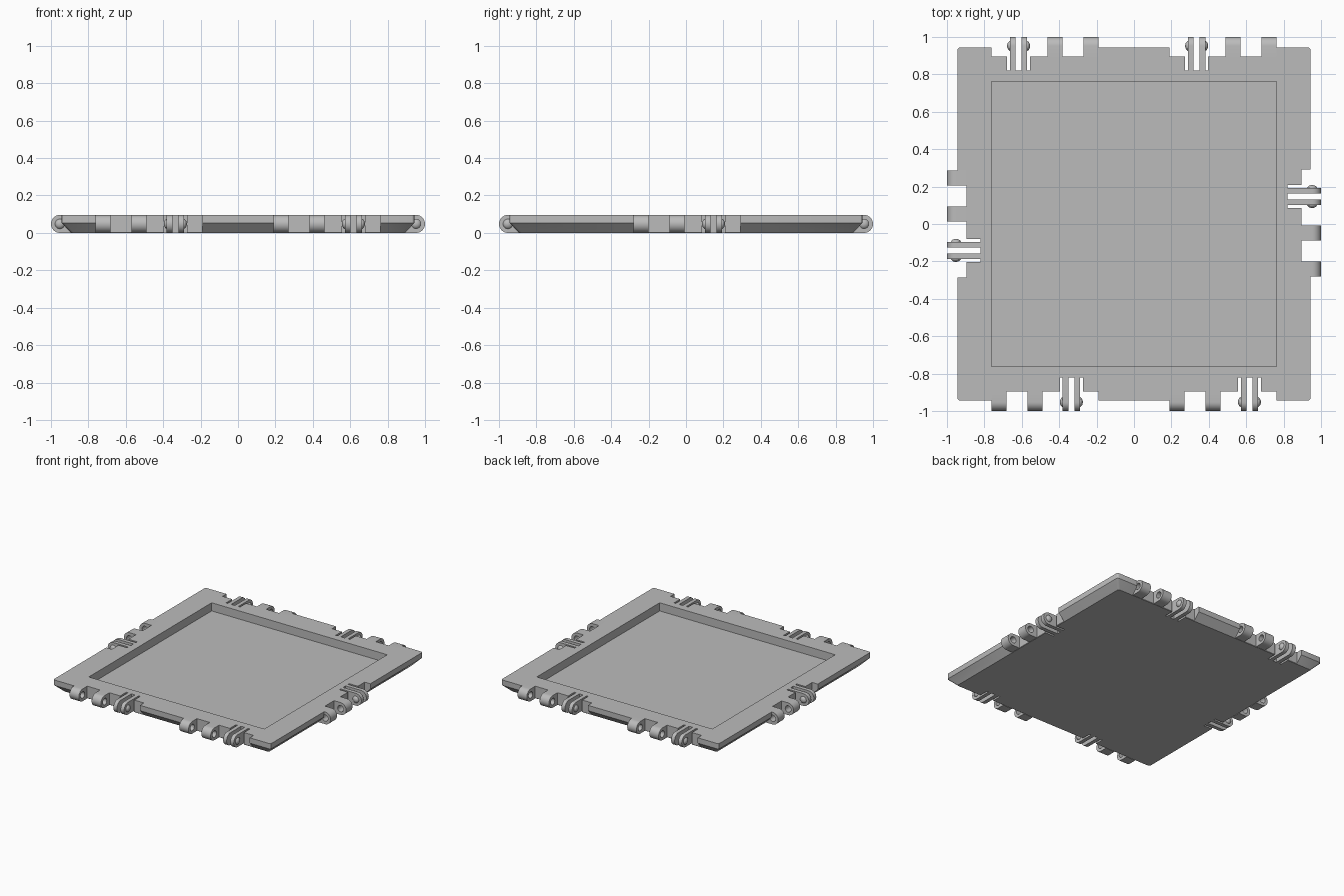
import bpy
import bmesh
from math import pi, sin, cos, radians
from mathutils import Matrix, Vector

if "Cube" in bpy.data.objects:
    bpy.data.objects.remove(bpy.data.objects["Cube"])

HEIGHT = 0.096
RADIUS = HEIGHT / 2          # rounded hinge ends
AXIS = 1 - RADIUS            # distance of the hinge axis from the centre
HALF = 0.944                 # half width of the plate
NOTCH, SLOT = 0.895, 0.82    # inner ends of the hinge cut-outs
HINGE = 0.286                # half width of one hinge
CLIP = 0.141                 # clip centre within a hinge

grey = bpy.data.materials.new("grey plastic")
grey.use_nodes = True
colour = (0.5, 0.5, 0.5, 1)
grey.diffuse_color = colour
grey.node_tree.nodes["Principled BSDF"].inputs["Base Color"].default_value = colour

# Hinge frames: local x runs along the edge, local -y points outward
hinges = []
for turn, centres in ((0, (-0.476, 0.476)), (1, (0.006,)), (2, (-0.476, 0.476)), (3, (0.0,))):
    for c in centres:
        hinges.append(Matrix.Rotation(turn * pi / 2, 4, "Z") @ Matrix.Translation((c, 0, 0)))


def finish(name, bm):
    bmesh.ops.recalc_face_normals(bm, faces=bm.faces)
    mesh = bpy.data.meshes.new(name)
    bm.to_mesh(mesh)
    bm.free()
    mesh.materials.append(grey)
    obj = bpy.data.objects.new(name, mesh)
    bpy.context.collection.objects.link(obj)
    return obj


def add_box(bm, frame, x0, x1, inner, outer, z0, z1):
    size = Matrix.Diagonal((x1 - x0, outer - inner, z1 - z0, 1))
    middle = Matrix.Translation(((x0 + x1) / 2, -(inner + outer) / 2, (z0 + z1) / 2))
    bmesh.ops.create_cube(bm, size=1, matrix=frame @ middle @ size)


def add_round_tab(bm, frame, x0, x1, inner):
    """Bar with a half-round outer end, extruded along the edge."""
    profile = [(inner, 0)]
    for i in range(17):
        a = -pi / 2 + pi * i / 16
        profile.append((AXIS + RADIUS * cos(a), RADIUS + RADIUS * sin(a)))
    profile.append((inner, HEIGHT))
    verts = [bm.verts.new(frame @ Vector((x0, -y, z))) for y, z in profile]
    face = bm.faces.new(verts)
    out = bmesh.ops.extrude_face_region(bm, geom=[face], use_keep_orig=True)
    moved = [v for v in out["geom"] if isinstance(v, bmesh.types.BMVert)]
    bmesh.ops.translate(bm, verts=moved, vec=frame.to_3x3() @ Vector((x1 - x0, 0, 0)))


def cut(obj, cutter):
    mod = obj.modifiers.new("cut", "BOOLEAN")
    mod.operation = "DIFFERENCE"
    mod.solver = "EXACT"
    mod.object = cutter
    bpy.context.view_layer.objects.active = obj
    bpy.ops.object.modifier_apply(modifier=mod.name)
    bpy.data.objects.remove(cutter)


def smooth(obj):
    obj.data.polygons.foreach_set("use_smooth", [True] * len(obj.data.polygons))
    obj.data.set_sharp_from_angle(angle=radians(30))


# Plate: square slab with rounded corners and a sloped lower rim
bm = bmesh.new()
rings = []
for z, half in ((0, 0.892), (0.054, HALF), (HEIGHT, HALF)):
    ring = []
    r = 0.015
    for corner in range(4):
        sx, sy = ((1, 1), (-1, 1), (-1, -1), (1, -1))[corner]
        for i in range(4):
            a = corner * pi / 2 + i * pi / 6
            ring.append(bm.verts.new((sx * (half - r) + r * cos(a),
                                      sy * (half - r) + r * sin(a), z)))
    rings.append(ring)
for low, high in zip(rings, rings[1:]):
    for i in range(len(low)):
        j = (i + 1) % len(low)
        bm.faces.new((low[i], low[j], high[j], high[i]))
bm.faces.new(rings[0])
bm.faces.new(rings[-1])
plate = finish("tile_plate", bm)

# Recess, hinge notches and clip slots
bm = bmesh.new()
add_box(bm, Matrix.Identity(4), -0.762, 0.762, -0.762, 0.762, 0.032, 0.2)
cut(plate, finish("recess_cutter", bm))

bm = bmesh.new()
for frame in hinges:
    add_box(bm, frame, -HINGE, HINGE, NOTCH, 1.1, -0.1, 0.2)
cut(plate, finish("notch_cutter", bm))

bm = bmesh.new()
for frame in hinges:
    add_box(bm, frame, CLIP - 0.061, CLIP + 0.061, SLOT, 1.1, -0.1, 0.2)
cut(plate, finish("slot_cutter", bm))
smooth(plate)

# Solid knuckles with pin holes
bm = bmesh.new()
for frame in hinges:
    for x0 in (-HINGE, -0.094):
        add_round_tab(bm, frame, x0, x0 + 0.08, NOTCH)
knuckles = finish("hinge_knuckles", bm)
bm = bmesh.new()
for frame in hinges:
    place = Matrix.Translation((-0.15, -AXIS, RADIUS)) @ Matrix.Rotation(pi / 2, 4, "Y")
    bmesh.ops.create_cone(bm, cap_ends=True, segments=24, radius1=0.025, radius2=0.025,
                          depth=0.4, matrix=frame @ place)
cut(knuckles, finish("pin_hole_cutter", bm))
smooth(knuckles)

# Springy clip tabs
bm = bmesh.new()
for frame in hinges:
    for x0 in (CLIP - 0.046, CLIP + 0.016):
        add_round_tab(bm, frame, x0, x0 + 0.03, SLOT)
smooth(finish("clip_tabs", bm))

# Rounded snap bumps on the outer faces of the clips
bm = bmesh.new()
for frame in hinges:
    for side in (-1, 1):
        place = Matrix.Translation((CLIP + side * 0.042, -AXIS, RADIUS))
        shape = Matrix.Rotation(pi / 2, 4, "Y") @ Matrix.Diagonal((1, 1, 0.72, 1))
        bmesh.ops.create_uvsphere(bm, u_segments=24, v_segments=12, radius=0.027,
                                  matrix=frame @ place @ shape)
smooth(finish("snap_bumps", bm))
